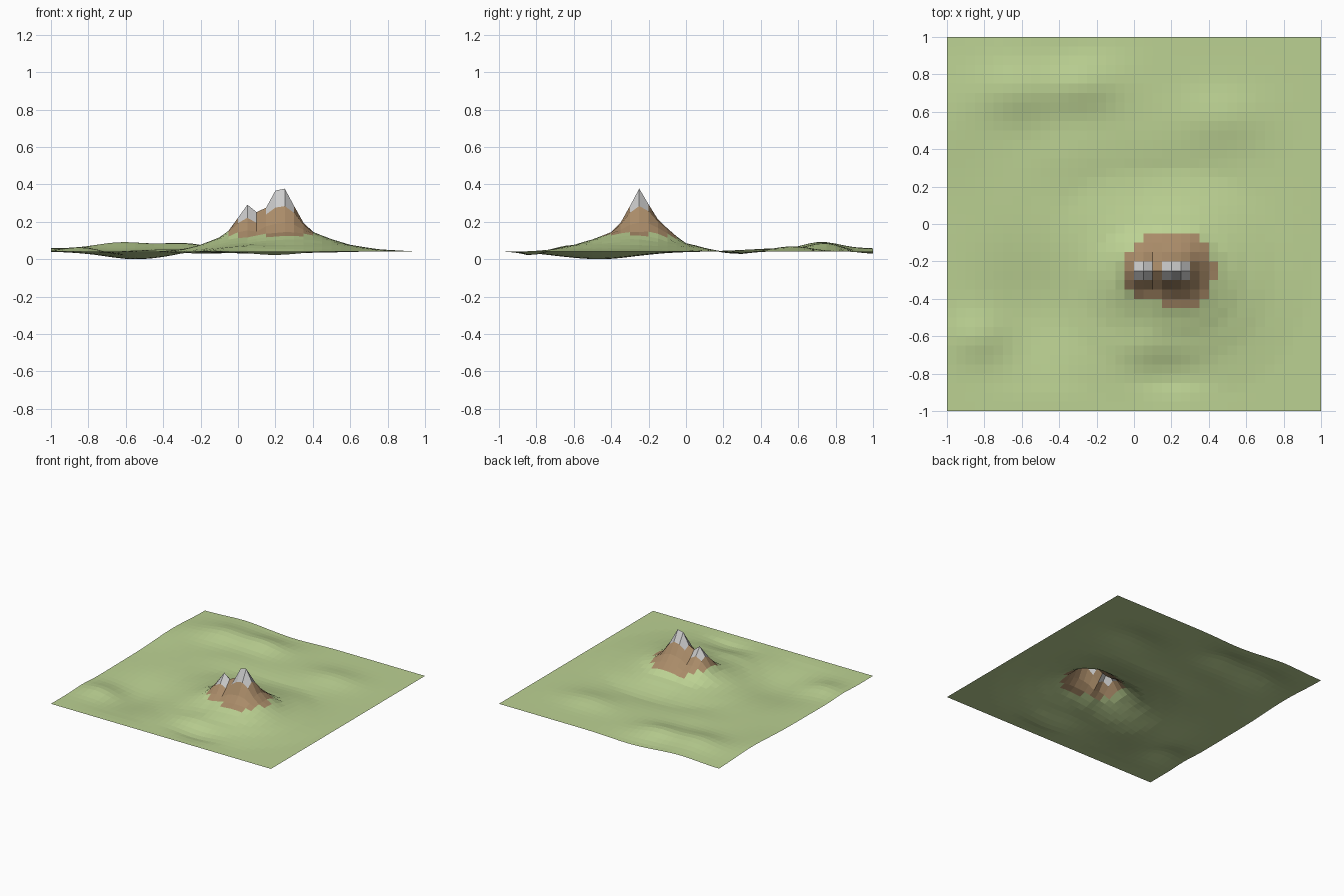
import bpy, math

if "Cube" in bpy.data.objects:
    bpy.data.objects.remove(bpy.data.objects["Cube"])

N, STEP, LEVEL = 40, 0.05, 0.04

# Mountain: ridge points (x, height) along y = -0.25, radial slope profiles
RIDGE_Y = -0.25
RIDGE = [(0.05, 0.25), (0.10, 0.21), (0.15, 0.225), (0.20, 0.325), (0.25, 0.335)]
SOUTH = [(0, 1), (.05, .72), (.1, .45), (.15, .30), (.25, .175), (.35, .09), (.5, .033), (.7, 0)]
NORTH = [(0, 1), (.05, .75), (.1, .51), (.15, .37), (.2, .24), (.25, .135), (.35, .08), (.55, 0)]

# Gentle hills and hollows: x, y, height, spread x, spread y
BUMPS = [
    (-0.62, 0.72, 0.048, 0.15, 0.11), (-0.28, 0.74, 0.042, 0.13, 0.09),
    (-0.65, 1.00, 0.015, 0.15, 0.12), (-0.18, 1.00, -0.012, 0.15, 0.10),
    (-1.00, 0.55, 0.018, 0.15, 0.20), (0.47, 0.57, 0.028, 0.16, 0.10),
    (-0.35, 0.38, 0.012, 0.15, 0.12), (0.15, 0.22, -0.018, 0.25, 0.10),
    (-0.52, -0.46, -0.045, 0.20, 0.21), (-0.82, -0.60, 0.034, 0.11, 0.09),
    (0.20, -0.82, -0.026, 0.14, 0.08), (0.04, -0.65, 0.012, 0.10, 0.07),
    (0.45, -0.45, 0.015, 0.15, 0.15),
]


def lerp_profile(profile, r):
    for (r0, v0), (r1, v1) in zip(profile, profile[1:]):
        if r <= r1:
            return v0 + (v1 - v0) * (r - r0) / (r1 - r0)
    return 0.0


def mountain(x, y):
    best = 0.0
    for px, h in RIDGE:
        dy = y - RIDGE_Y
        r = math.hypot(x - px, dy)
        t = max(0.0, dy / r) if r > 1e-6 else 0.0
        s = lerp_profile(SOUTH, r) * (1 - t) + lerp_profile(NORTH, r) * t
        best = max(best, h * s)
    return best


def height(x, y):
    rolling = sum(h * math.exp(-((x - cx) / sx) ** 2 / 2 - ((y - cy) / sy) ** 2 / 2)
                  for cx, cy, h, sx, sy in BUMPS)
    # the front and right borders stay level
    fade = min(1, (1 + y) / 0.15) * min(1, (1 - x) / 0.15)
    near = math.hypot(x - 0.15, y - RIDGE_Y)
    return LEVEL + mountain(x, y) + rolling * fade * min(1, near / 0.35)


# Rock cells, per row from y = -0.05 downward: first and last x
ROCK = [(.05, .35), (0, .4), (-.05, .4), (-.05, .45), (-.05, .45), (-.05, .4), (0, .4), (.15, .35)]


def cell_material(x, y):
    row = math.floor((-0.05 - y) / STEP)
    if 0 <= row < len(ROCK) and ROCK[row][0] < x < ROCK[row][1]:
        if row in (3, 4) and (0 < x < 0.1 or 0.15 < x < 0.3):
            return 2
        return 1
    return 0


def material(name, colour):
    m = bpy.data.materials.new(name)
    m.diffuse_color = (*colour, 1)
    m.use_nodes = True
    m.node_tree.nodes["Principled BSDF"].inputs["Base Color"].default_value = m.diffuse_color
    return m


# Terrain sheet
verts = []
for j in range(N + 1):
    for i in range(N + 1):
        x, y = -1 + i * STEP, -1 + j * STEP
        verts.append((x, y, height(x, y)))
low = min(v[2] for v in verts)
verts = [(x, y, z - low) for x, y, z in verts]
faces = [(j * (N + 1) + i, j * (N + 1) + i + 1, (j + 1) * (N + 1) + i + 1, (j + 1) * (N + 1) + i)
         for j in range(N) for i in range(N)]
mesh = bpy.data.meshes.new("terrain")
mesh.from_pydata(verts, [], faces)
for m in (material("grass", (.50, .64, .29)), material("rock", (.40, .26, .14)),
          material("snow", (.62, .62, .62))):
    mesh.materials.append(m)
for p in mesh.polygons:
    p.material_index = cell_material(p.center.x, p.center.y)
mesh.update()
terrain = bpy.data.objects.new("terrain", mesh)
bpy.context.collection.objects.link(terrain)
